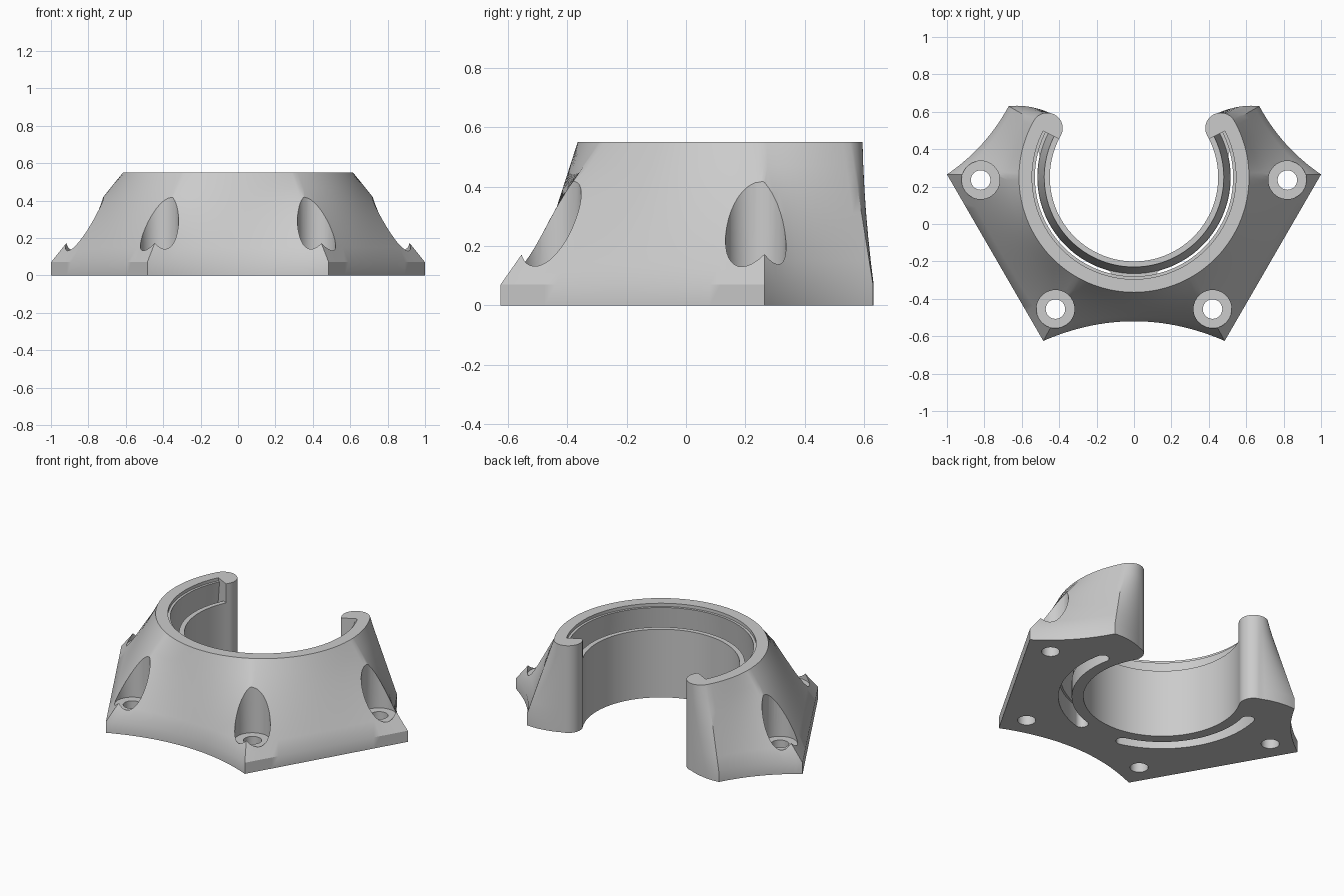
import bpy, bmesh
from math import sin, cos, pi, radians, atan2, hypot
from mathutils import Vector

if "Cube" in bpy.data.objects:
    bpy.data.objects.remove(bpy.data.objects["Cube"], do_unlink=True)

CY, BORE, RIM, TOP, BASE = 0.25, 0.45, 0.615, 0.55, 0.07
TIP_R, TIP_ANGLE = 0.0825, radians(29.5)

grey = bpy.data.materials.new("plain grey")
grey.use_nodes = True
grey.diffuse_color = (0.6, 0.6, 0.6, 1)
grey.node_tree.nodes["Principled BSDF"].inputs["Base Color"].default_value = (0.6, 0.6, 0.6, 1)


def ring(r, a):
    return Vector((r * cos(a), CY + r * sin(a)))


def make_object(name, bm):
    bmesh.ops.recalc_face_normals(bm, faces=bm.faces)
    mesh = bpy.data.meshes.new(name)
    bm.to_mesh(mesh)
    bm.free()
    mesh.materials.append(grey)
    obj = bpy.data.objects.new(name, mesh)
    bpy.context.collection.objects.link(obj)
    return obj


def skin(bm, loops, closed):
    """Join equal vertex loops with quads and cap the ends."""
    n = len(loops[0])
    for lo, hi in zip(loops, loops[1:]):
        for i in range(n):
            j = (i + 1) % n
            bm.faces.new((lo[i], lo[j], hi[j], hi[i]))
    if closed:
        bm.faces.new(loops[0][::-1])
        bm.faces.new(loops[-1])


# Half outline as matching (foot, rim) points, from front centre to bore centre
front, side, back = Vector((0.485, -0.625)), Vector((1, 0.265)), Vector((0.67, 0.63))
tip = ring(0.5 * (BORE + RIM), TIP_ANGLE)
half = []


def add_outer(start, end, dip, steps):
    normal = Vector((end.y - start.y, start.x - end.x)).normalized()
    for i in range(steps):
        t = i / steps
        p = start.lerp(end, t) - normal * dip * 4 * t * (1 - t)
        half.append((p, ring(RIM, atan2(p.y - CY, p.x))))


for i in range(16):
    t = i / 16
    p = Vector((front.x * t, -0.52 + (front.y + 0.52) * t * t))
    half.append((p, ring(RIM, atan2(p.y - CY, p.x))))
add_outer(front, side, 0, 24)
add_outer(side, back, 0.03, 14)


def on_tip(a):
    return tip + Vector((cos(a), sin(a))) * TIP_R


quarter = radians(100)
for i in range(10):
    t = i / 10
    foot = back.lerp(on_tip(quarter), t) + Vector((0, 0.06 * t * (1 - t)))
    half.append((foot, on_tip(TIP_ANGLE + (quarter - TIP_ANGLE) * t)))
for i in range(14):
    p = on_tip(quarter + (pi + TIP_ANGLE - quarter) * i / 14)
    half.append((p, p))
for i in range(41):
    p = ring(BORE, TIP_ANGLE - (TIP_ANGLE + pi / 2) * i / 40)
    half.append((p, p))


def flip(p):
    return Vector((-p.x, p.y))


outline = half + [(flip(a), flip(b)) for a, b in half[-2:0:-1]]

# Flared body: a straight foot and a ruled slope up to the round rim
bm = bmesh.new()
levels = [(0, 0)] + [(BASE + (TOP - BASE) * k / 6, k / 6) for k in range(7)]
skin(bm, [[bm.verts.new((*a.lerp(b, t), z)) for a, b in outline] for z, t in levels], True)
body = make_object("flared_collar", bm)


def sector(name, profile, a0, a1, steps=64):
    """Partial revolve of a radius and height profile about the bore axis."""
    bm = bmesh.new()
    loops = []
    for i in range(steps + 1):
        a = radians(a0 + (a1 - a0) * i / steps)
        loops.append([bm.verts.new((*ring(r, a), z)) for r, z in profile])
    skin(bm, loops, True)
    return make_object(name, bm)


def cylinder(name, x, y, r, z0, z1):
    bm = bmesh.new()
    bmesh.ops.create_cone(bm, cap_ends=True, segments=40, radius1=r, radius2=r, depth=z1 - z0)
    bmesh.ops.translate(bm, verts=bm.verts, vec=(x, y, (z0 + z1) / 2))
    return make_object(name, bm)


# Open recess inside the rim, with a tapered groove behind the lower ledge
cutters = [sector("recess_cutter", [(0.4, 0.43), (0.48, 0.43), (0.515, 0.1), (0.585, 0.1),
                                    (0.53, 0.53), (0.545, 0.53), (0.545, 0.6), (0.4, 0.6)],
                  -207, 27, 90)]

# Two curved slots through the floor, with rounded ends
for a0, a1 in ((-74, 12), (-192, -106)):
    cutters.append(sector("slot_cutter", [(0.517, 0.13), (0.517, -0.1), (0.593, -0.1), (0.593, 0.13)],
                          a0, a1))
    for a in (a0, a1):
        p = ring(0.555, radians(a))
        cutters.append(cylinder("slot_end_cutter", p.x, p.y, 0.038, -0.09, 0.125))

# Screw holes with counterbored pockets
for s in (-1, 1):
    for x, y in ((0.82, 0.235), (0.42, -0.455)):
        cutters.append(cylinder("pocket_cutter", s * x, y, 0.102, 0.13, 0.8))
        cutters.append(cylinder("screw_hole_cutter", s * x, y, 0.052, -0.1, 0.3))

bpy.context.view_layer.objects.active = body
body.select_set(True)
for c in cutters:
    mod = body.modifiers.new(c.name, "BOOLEAN")
    mod.operation, mod.solver, mod.object = "DIFFERENCE", "EXACT", c
    bpy.ops.object.modifier_apply(modifier=mod.name)
    bpy.data.objects.remove(c, do_unlink=True)

bpy.ops.object.shade_smooth_by_angle(angle=radians(30))
